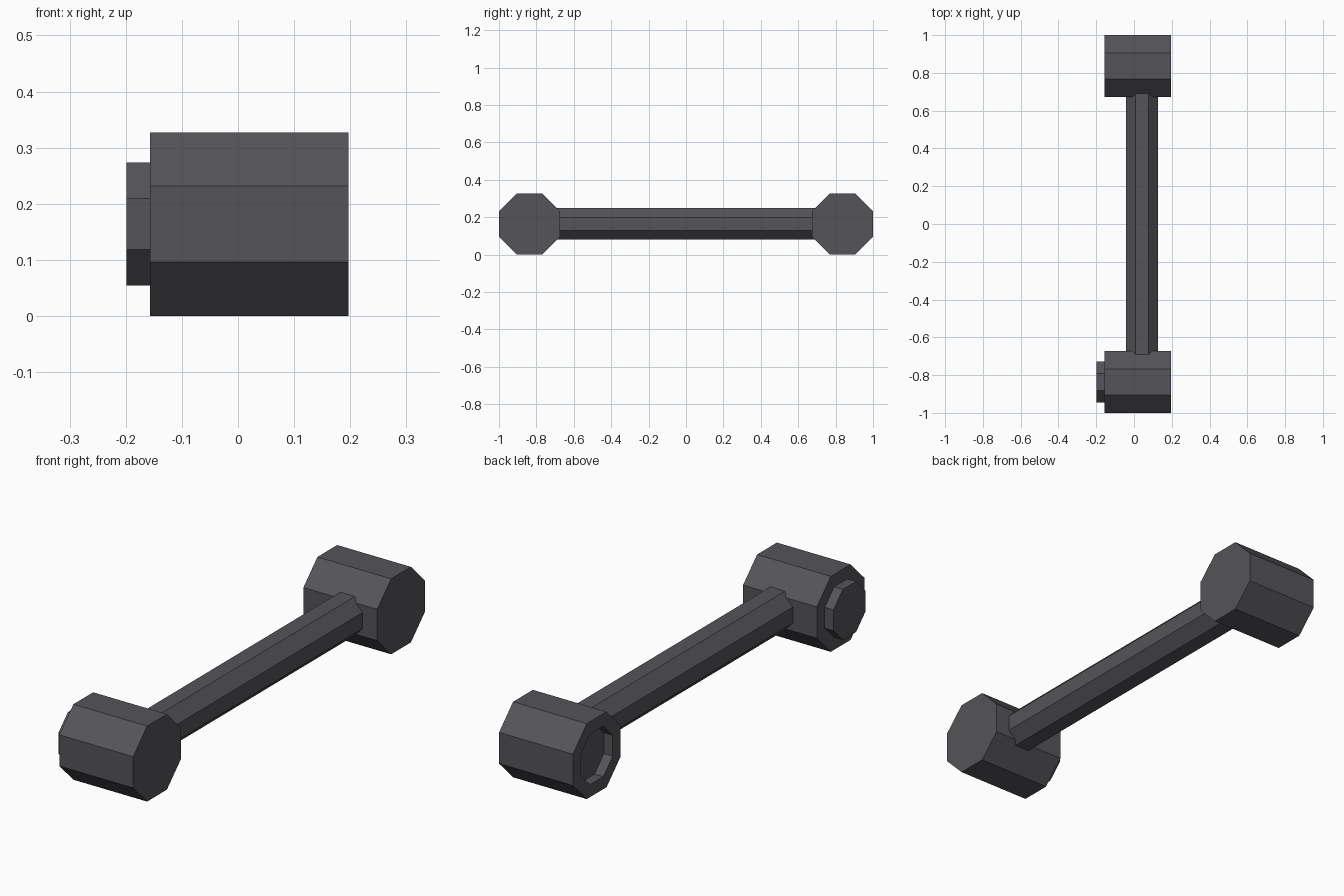
import bpy, bmesh
from math import pi, cos
from mathutils import Matrix, Vector

if "Cube" in bpy.data.objects:
    bpy.data.objects.remove(bpy.data.objects["Cube"], do_unlink=True)

dark_grey = bpy.data.materials.new("dark grey")
dark_grey.use_nodes = True
COLOUR = (0.09, 0.088, 0.098, 1)
dark_grey.diffuse_color = COLOUR
dark_grey.node_tree.nodes["Principled BSDF"].inputs["Base Color"].default_value = COLOUR


def octagon_bar(apothem, length, axis, centre):
    """Flat-sided octagonal prism along the x or y axis."""
    bm = bmesh.new()
    radius = apothem / cos(pi / 8)
    bmesh.ops.create_cone(bm, cap_ends=True, segments=8,
                          radius1=radius, radius2=radius, depth=length)
    tilt = Matrix.Rotation(pi / 2, 4, "Y" if axis == "x" else "X")
    bm.transform(Matrix.Translation(centre) @ tilt @ Matrix.Rotation(pi / 8, 4, "Z"))
    return bm


def finish(bm, name):
    bmesh.ops.recalc_face_normals(bm, faces=bm.faces)
    mesh = bpy.data.meshes.new(name)
    bm.to_mesh(mesh)
    bm.free()
    mesh.materials.append(dark_grey)
    bpy.context.collection.objects.link(bpy.data.objects.new(name, mesh))


def head(name, y, offset):
    """Octagonal head whose right end carries a raised boss or a socket."""
    bm = octagon_bar(0.1637, 0.354, "x", Vector((0.02, y, 0.1637)))
    bm.normal_update()
    end = min(bm.faces, key=lambda f: f.calc_center_median().x)
    bmesh.ops.inset_region(bm, faces=[end], thickness=0.0585)
    inner = bmesh.ops.extrude_discrete_faces(bm, faces=[end])["faces"][0]
    bmesh.ops.translate(bm, verts=inner.verts, vec=(offset, 0, 0))
    finish(bm, name)


# Heads: boss on the front one, matching socket in the back one
head("front_head", -0.8363, -0.042)
head("back_head", 0.8363, 0.042)

# Connecting shaft, sunk slightly into both heads
finish(octagon_bar(0.0845, 1.42, "y", Vector((0.043, 0, 0.1645))), "shaft")
